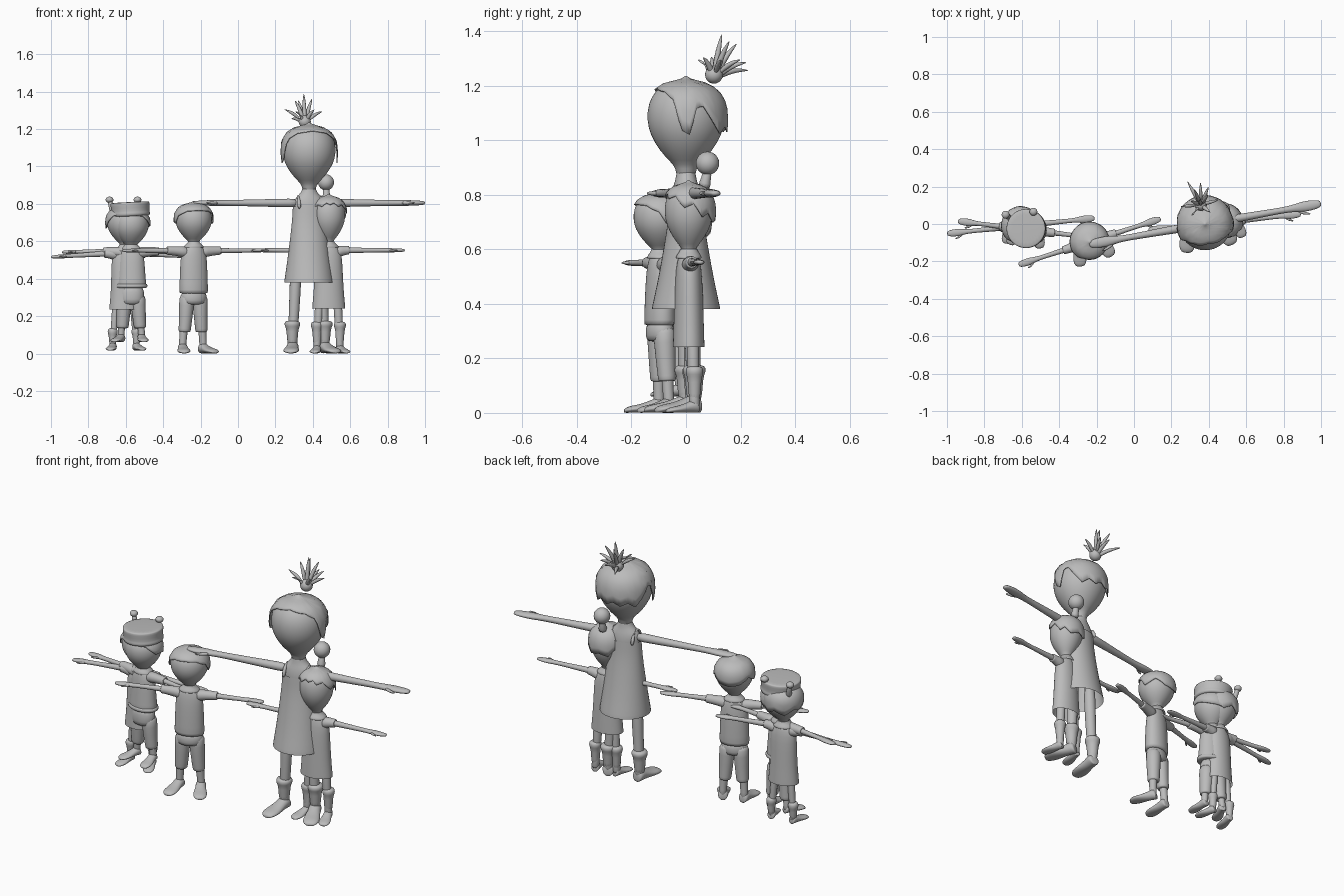
import bpy, bmesh, math
from mathutils import Matrix, Vector

if "Cube" in bpy.data.objects:
    bpy.data.objects.remove(bpy.data.objects["Cube"])

grey = bpy.data.materials.new("plain grey")
grey.diffuse_color = (0.5, 0.5, 0.5, 1)
grey.use_nodes = True
grey.node_tree.nodes["Principled BSDF"].inputs["Base Color"].default_value = grey.diffuse_color


def finish(name, bm, M, sub=1, solid=0):
    bmesh.ops.recalc_face_normals(bm, faces=bm.faces)
    me = bpy.data.meshes.new(name)
    bm.to_mesh(me)
    bm.free()
    for p in me.polygons:
        p.use_smooth = True
    me.materials.append(grey)
    ob = bpy.data.objects.new(name, me)
    ob.matrix_world = M
    bpy.context.collection.objects.link(ob)
    if solid:
        ob.modifiers.new("thickness", "SOLIDIFY").thickness = solid
    if sub:
        m = ob.modifiers.new("smooth", "SUBSURF")
        m.levels = m.render_levels = sub
    return ob


def loft(name, M, secs, n=16, caps=True):
    """Skin elliptical rings, each given as centre, half axis u, half axis v."""
    bm = bmesh.new()
    rings = []
    for c, u, v in secs:
        rings.append([bm.verts.new(Vector(c) + Vector(u) * math.cos(a) + Vector(v) * math.sin(a))
                      for a in [2 * math.pi * i / n for i in range(n)]])
    for a, b in zip(rings, rings[1:]):
        for i in range(n):
            bm.faces.new((a[i], a[(i + 1) % n], b[(i + 1) % n], b[i]))
    if caps:
        bm.faces.new(rings[0])
        bm.faces.new(rings[-1])
    return finish(name, bm, M)


def zloft(name, M, rows, x=0, y=0, **k):
    return loft(name, M, [((x, y, z), (rx, 0, 0), (0, ry, 0)) for z, rx, ry in rows], **k)


def tube(name, M, pts, radii, n=8):
    secs = []
    for i, p in enumerate(pts):
        d = Vector(pts[min(i + 1, len(pts) - 1)]) - Vector(pts[max(i - 1, 0)])
        u = d.orthogonal().normalized()
        secs.append((p, u * radii[i], d.normalized().cross(u) * radii[i]))
    return loft(name, M, secs, n=n)


def ball(name, M, c, r, sz=1.0):
    bm = bmesh.new()
    bmesh.ops.create_uvsphere(bm, u_segments=20, v_segments=12, radius=r,
                              matrix=Matrix.Translation(c) @ Matrix.Diagonal((1, 1, sz, 1)))
    return finish(name, bm, M, sub=0)


def interp(x, table):
    for (a, p), (b, q) in zip(table, table[1:]):
        if x <= b:
            return p + (q - p) * max(0, (x - a) / (b - a))
    return table[-1][1]


# head outline: height fraction from chin, radius fraction
HEAD = [(-.16, .24), (0, .25), (.07, .42), (.19, .67), (.36, .91), (.53, 1), (.72, .97),
        (.87, .78), (.95, .52), (1, .1), (1.03, 0)]


def head(M, z0, z1, r):
    zloft("head", M, [(z0 + (z1 - z0) * t, r * k, r * k) for t, k in HEAD[:-1]], n=24)


def hair(M, z0, z1, r, edge, flare=0.0):
    """Shell over the head whose lower edge follows angle from the front."""
    n, rows = 72, 9
    bm = bmesh.new()
    top = bm.verts.new((0, 0, z0 + (z1 - z0) * 1.035))
    prev = None
    for k in range(1, rows + 1):
        ring = []
        for i in range(n):
            deg = 360 * i / n
            te = interp(min(deg, 360 - deg), edge)
            t = 1.03 - (1.03 - te) * (k / rows) ** 2
            f = interp(t, HEAD)
            if t < .53:
                f += (1 - f) * flare
            rr = r * f * 1.04 + .004
            a = math.radians(deg)
            ring.append(bm.verts.new((rr * math.sin(a), -rr * math.cos(a), z0 + (z1 - z0) * t)))
        for i in range(n):
            j = (i + 1) % n
            bm.faces.new((prev[i], prev[j], ring[j], ring[i]) if prev else (top, ring[i], ring[j]))
        prev = ring
    finish("hair", bm, M, sub=0, solid=.005)


def arms(M, L, z, r, droop=0.0, sleeve=0.0):
    rows = [(.08, 1.1, 1.1), (.25, .95, .95), (.55, .75, .75), (.74, .65, .65), (.82, 1.2, .7),
            (.91, 1.2, .6), (.97, .95, .5), (1.0, .6, .35)]
    for s in (-1, 1):
        loft("arm", M, [((s * L * f, 0, z - droop * f), (0, a * r, 0), (0, 0, b * r)) for f, a, b in rows], n=12)
        zt = z - droop * .85
        tube("thumb", M, [(s * L * .79, -.5 * r, zt), (s * L * .84, -1.5 * r, zt), (s * L * .90, -1.9 * r, zt)],
             [.4 * r, .38 * r, .2 * r])
        if sleeve:
            loft("sleeve", M, [((s * x, 0, z - droop * x / L + dz), (0, k * r, 0), (0, 0, k * r))
                               for x, k, dz in [(.03, 2.1, -.012), (.07, 1.7, -.004), (sleeve - .01, 1.35, 0),
                                                (sleeve, 1.4, 0), (sleeve, 1.0, 0)]], n=12)


def legs(M, top, x0, x1, r, size, z=0.0, cuff=0.0):
    """Bare legs ending in long feet; optional sock cuffs."""
    for s in (-1, 1):
        tube("leg", M, [(s * x0, .01, top), (s * (x0 + x1) / 2, .01, (top + z) / 2), (s * x1, .015, z + size * .4),
                        (s * x1, .015, z + size * .15)], [r * 1.2, r, r * .85, r * 1.0], n=12)
        F = M @ Matrix.Translation((s * x1, .01, z)) @ Matrix.Rotation(s * math.radians(14), 4, "Z")
        rows = [(.20, .13, .10), (.17, .2, .2), (.05, .23, .25), (-.2, .22, .19), (-.5, .29, .13),
                (-.75, .30, .11), (-.92, .24, .085), (-1.0, .12, .05)]
        loft("foot", F, [((0, y * size, h * size), (w * size, 0, 0), (0, 0, h * size)) for y, w, h in rows], n=12)
        if cuff:
            zloft("boot_shaft", M, [(z + size * .1, .19 * size, .2 * size), (cuff - .03, r * 1.05, r * 1.1),
                                    (cuff - .02, r * 1.45, r * 1.45), (cuff, r * 1.5, r * 1.5),
                                    (cuff + .012, r * 1.1, r * 1.1)], x=s * x1, y=.015, n=12)


def torso(M, name, hem, rows, caps=True):
    zloft(name, M, [(hem, *rows[0][1:]), (hem + .006, *rows[0][1:])] + rows[1:], caps=caps, n=20)


def place(x, y, deg):
    return Matrix.Translation((x, y, 0)) @ Matrix.Rotation(math.radians(deg), 4, "Z")


KID_TOP = [(.50, .074, .050), (.555, .066, .043), (.58, .036, .034), (.60, .022, .024)]


def collar(M, z=.578):
    zloft("collar", M, [(z - .012, .055, .046), (z - .006, .058, .05), (z + .012, .034, .036), (z + .022, .03, .032)],
          caps=False)


def trousers(M, low, hem):
    zloft("hips", M, [(.26, .06, .045), (.275, .074, .052), (hem + .03, .074, .052)])
    for s in (-1, 1):
        tube("trouser_leg", M, [(s * .036, .005, .32), (s * .038, .005, .27), (s * .045, .01, low + .03),
                                (s * .048, .012, low + .004), (s * .048, .012, low)], [.042, .042, .034, .034, .028], n=14)


# tall girl with a sleeveless dress and a spiky top knot
M = place(.38, 0, 10)
head(M, .90, 1.225, .145)
hair(M, .90, 1.225, .145, [(0, .90), (40, .86), (62, .76), (74, .42), (86, .36), (94, .66), (104, .70), (120, .52),
                           (135, .38), (150, .46), (165, .40), (180, .46)], .75)
zloft("shoulders", M, [(.70, .075, .055), (.78, .085, .056), (.82, .085, .05), (.845, .06, .042), (.87, .036, .036),
                       (.91, .034, .034)])
torso(M, "dress", .38, [(.38, .135, .127), (.48, .121, .105), (.60, .105, .083), (.70, .094, .066), (.76, .09, .062),
                        (.785, .089, .06)], caps=False)
for s in (-1, 1):
    tube("dress_strap", M, [(s * .062, -.053, .77), (s * .062, -.04, .825), (s * .062, 0, .848), (s * .062, .04, .825),
                            (s * .062, .053, .77)], [.011] * 5)
arms(M, .63, .805, .024)
legs(M, .55, .065, .088, .030, .15, cuff=.165)
K = Vector((-.005, .105, 1.225))
ball("top_knot", M, K + Vector((0, 0, .015)), .033)
for d in [(0, .03, .165), (-.05, .03, .13), (.05, .05, .14), (-.11, .01, .08), (.10, .01, .07), (-.05, .14, .03),
          (-.02, .09, .13), (.06, .09, .07), (-.06, -.05, .07), (.045, -.05, .08), (.02, .12, .06)]:
    d = Vector(d)
    tube("hair_spike", M, [K, K + d * .35 + Vector((0, 0, .014)), K + d * .7 + Vector((0, 0, .012)), K + d],
         [.012, .014, .010, .001], n=6)


# small girl with a bun
M = place(.485, .01, 6)
head(M, .60, .845, .09)
hair(M, .60, .845, .093, [(0, .80), (15, .84), (30, .76), (50, .80), (75, .62), (95, .68), (115, .48), (130, .54),
                          (150, .40), (180, .46)], .5)
tube("bun_tie", M, [(-.005, .055, .82), (-.006, .065, .86), (-.007, .07, .89)], [.03, .016, .02], n=12)
ball("bun", M, (-.007, .07, .915), .043)
torso(M, "dress", .242, [(.242, .09, .058), (.35, .08, .055)] + KID_TOP, caps=False)
collar(M)
arms(M, .41, .552, .017, sleeve=.11)
legs(M, .36, .045, .062, .023, .105, cuff=.16)


# middle boy
M = place(-.237, -.095, 18)
head(M, .597, .808, .10)
hair(M, .597, .808, .10, [(0, .80), (40, .78), (70, .66), (85, .46), (100, .50), (120, .60), (150, .44), (180, .40)], .3)
torso(M, "shirt", .32, [(.32, .080, .057), (.42, .077, .054)] + KID_TOP)
collar(M)
trousers(M, .115, .32)
arms(M, .40, .550, .017, sleeve=.15)
legs(M, .26, .045, .058, .023, .125)


# girl with two hair buns, far left
M = place(-.605, -.01, 6)
head(M, .585, .79, .098)
hair(M, .585, .79, .098, [(0, .80), (45, .74), (75, .50), (95, .40), (120, .46), (150, .30), (180, .42)], .4)
for s in (-1, 1):
    tube("hair_bun_stem", M, [(s * .055, .05, .74), (s * .068, .062, .79), (s * .074, .068, .82)], [.02, .014, .016])
    ball("hair_bun", M, (s * .075, .068, .822), .021, .8)
torso(M, "dress", .235, [(.235, .085, .06), (.35, .074, .054)] +
      [(z - .02, a, b) for z, a, b in KID_TOP], caps=False)
collar(M, .56)
arms(M, .397, .540, .017, droop=.024, sleeve=.11)
legs(M, .34, .042, .064, .019, .10, z=.015, cuff=.125)


# boy with a round flat hat, standing slightly higher
M = place(-.572, -.03, -7)
head(M, .575, .78, .098)
hair(M, .575, .78, .098, [(0, .82), (50, .78), (80, .55), (100, .55), (140, .45), (180, .40)], .2)
H = M @ Matrix.Translation((-.003, .005, .74)) @ Matrix.Rotation(math.radians(-3), 4, "Y")
zloft("hat", H, [(-.008, .092, .092), (-.005, .104, .104), (.012, .106, .106), (.016, .101, .101), (.058, .106, .106),
                 (.067, .105, .105), (.070, .095, .095)], n=24)
torso(M, "shirt", .355, [(.355, .084, .06), (.42, .078, .055)] + [(z - .008, a, b) for z, a, b in KID_TOP])
zloft("belt", M, [(.350, .080, .058), (.352, .09, .064), (.372, .09, .064), (.374, .08, .058)], n=20)
collar(M, .568)
trousers(M, .135, .355)
arms(M, .372, .548, .017, droop=.006, sleeve=.15)
legs(M, .26, .045, .056, .021, .105, z=.06)
